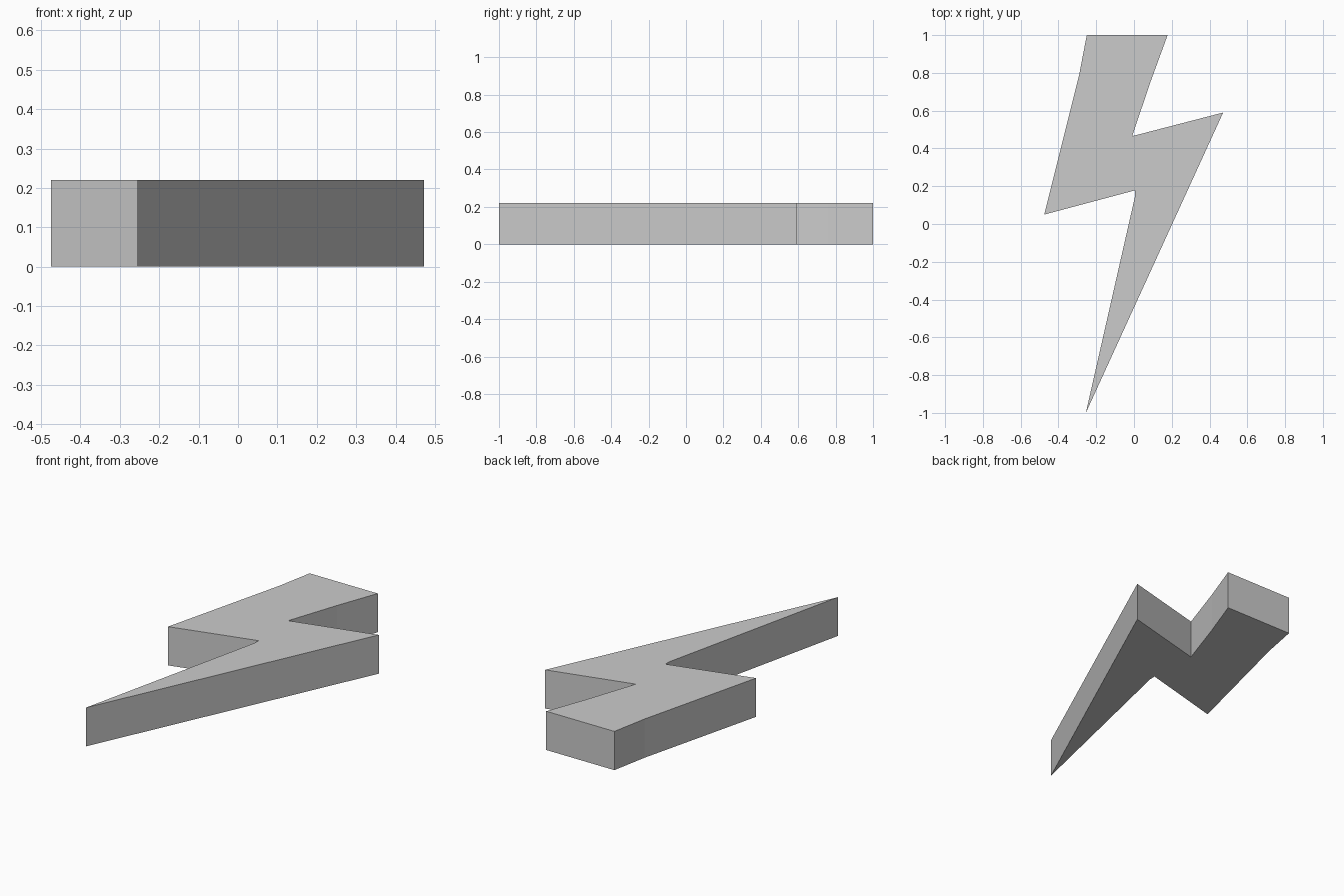
import bpy
import bmesh

cube = bpy.data.objects.get("Cube")
if cube:
    bpy.data.objects.remove(cube, do_unlink=True)

# Plain grey finish
grey = bpy.data.materials.new("plain_grey")
grey.use_nodes = True
colour = (0.6, 0.6, 0.6, 1)
grey.diffuse_color = colour
grey.node_tree.nodes["Principled BSDF"].inputs["Base Color"].default_value = colour

# Zigzag outline, counter-clockwise from the tip
THICKNESS = 0.22
OUTLINE = [
    (-0.255, -1), (0.472, 0.59),                        # long outer edge
    (-0.01, 0.465), (0.09, 0.76), (0.178, 1),           # upper notch
    (-0.25, 1), (-0.291, 0.786), (-0.475, 0.05),        # top and outer edge
    (0.005, 0.178), (0.004, 0.14),                      # lower notch
]

# Flat slab extruded from the outline
bm = bmesh.new()
base = bm.faces.new([bm.verts.new((x, y, 0)) for x, y in OUTLINE])
top = bmesh.ops.extrude_face_region(bm, geom=[base], use_keep_orig=True)
for v in top["geom"]:
    if isinstance(v, bmesh.types.BMVert):
        v.co.z = THICKNESS
bmesh.ops.recalc_face_normals(bm, faces=bm.faces)
mesh = bpy.data.meshes.new("lightning_bolt")
bm.to_mesh(mesh)
bm.free()
mesh.materials.append(grey)
bolt = bpy.data.objects.new("lightning_bolt", mesh)
bpy.context.collection.objects.link(bolt)
